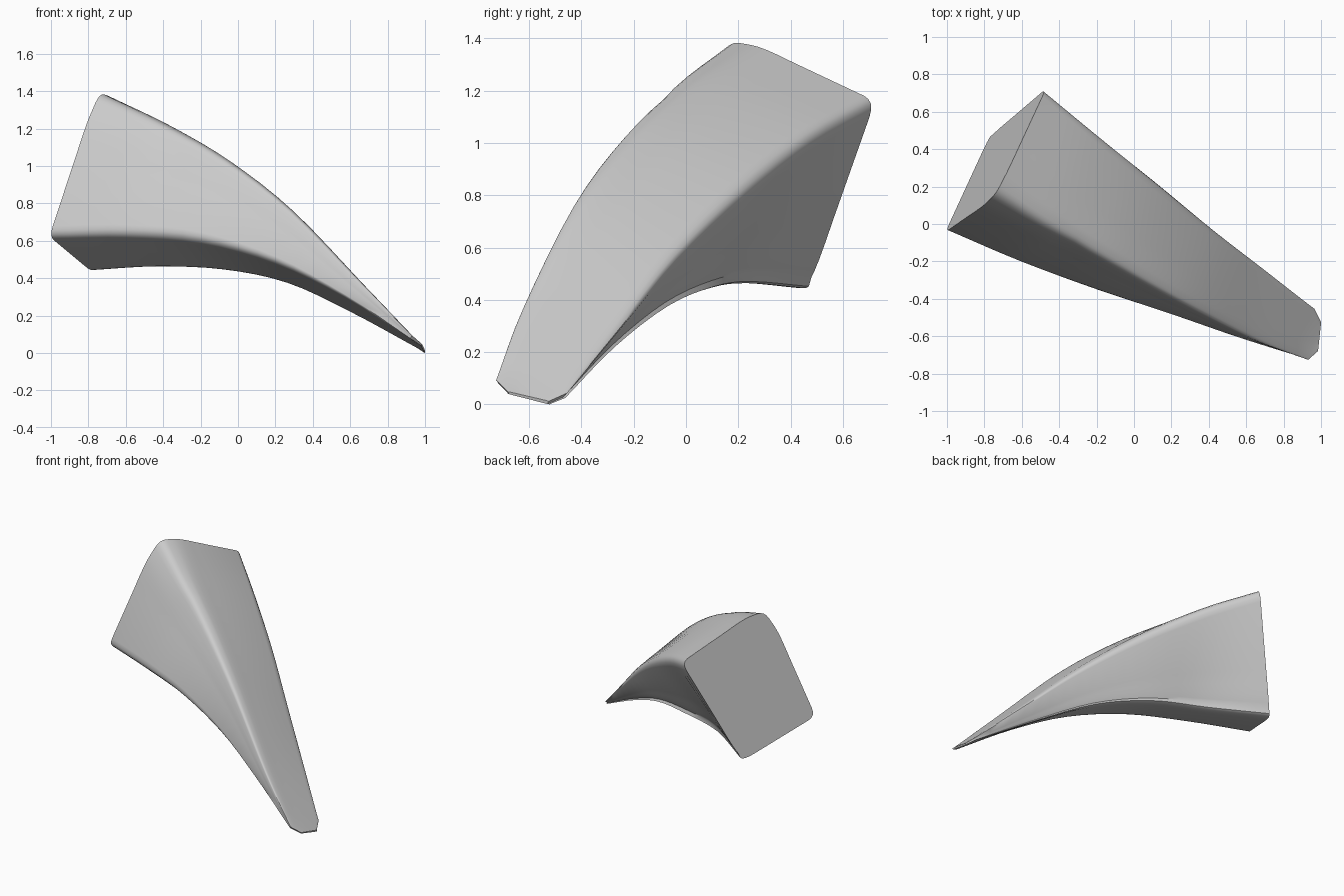
import bpy, bmesh, math
from mathutils import Vector

if "Cube" in bpy.data.objects:
    bpy.data.objects.remove(bpy.data.objects["Cube"])

# Four corner rails of the curved, tapering claw, from the wide end to the tip
TOP = [(-.69, .25, 1.385), (-.37, 0, 1.23), (-.05, -.2, 1.04), (.29, -.4, .77), (.67, -.6, .37), (.935, -.71, .09)]
BACK = [(-.48, .71, 1.15), (-.2, .48, 1.02), (.12, .22, .82), (.43, -.04, .57), (.7, -.25, .305), (.965, -.46, .045)]
BOTTOM = [(-.785, .44, .44), (-.44, .22, .46), (-.08, .08, .445), (.26, -.09, .375), (.6, -.29, .22), (.96, -.475, .025)]
FRONT = [(-1, -.03, .63), (-.6, -.2, .635), (-.2, -.345, .6), (.2, -.475, .485), (.57, -.6, .3), (.92, -.71, .075)]
TIP = [(.985, -.67, .045), (1, -.53, .012), (.998, -.53, 0), (.98, -.675, .037)]


def sample(points, t):
    """Catmull-Rom point on a rail, t from 0 to 1."""
    p = [Vector(q) for q in points]
    p = [2 * p[0] - p[1]] + p + [2 * p[-1] - p[-2]]
    f = t * (len(points) - 1)
    i = min(int(f), len(points) - 2)
    u = f - i
    a, b, c, d = p[i:i + 4]
    return .5 * (2 * b + (c - a) * u + (2 * a - 5 * b + 4 * c - d) * u * u + (3 * b - a - 3 * c + d) * u ** 3)


def section(a, b, c, d, t):
    """Rounded ring; the front side swells out below a broad top corner."""
    u, v = a - b, a - d
    w = max(.35, 1 - 2.6 * t)
    k = .1 + .05 * min(1, t * 3)
    corners = [
        (a - .12 * u, .3),
        (b, k),
        (c + .17 * (b - c) - .05 * w * u, .3),
        (c, k + .1),
        (d, k),
        (d + .7 * v + .17 * w * u, .3),
        (a + .15 * w * u - .06 * v, .3),
    ]
    ring = []
    for i, (p, r) in enumerate(corners):
        e1 = (corners[i - 1][0] - p) * r
        e2 = (corners[(i + 1) % len(corners)][0] - p) * r
        q = p - (e1 + e2) * .2
        for s in (0, .25, .5, .75, 1):
            ring.append(q + e1 * (1 - s) ** 2 + e2 * s ** 2)
    return ring


# Claw body
bm = bmesh.new()
steps = 20
rings = []
for n in range(steps + 1):
    t = n / steps
    rings.append(section(*[sample(r, t) for r in (TOP, BACK, BOTTOM, FRONT)], t))
rings.append(section(*[Vector(p) for p in TIP], 1))
loops = [[bm.verts.new(v) for v in ring] for ring in rings]
for a, b in zip(loops, loops[1:]):
    for i in range(len(a)):
        j = (i + 1) % len(a)
        bm.faces.new((a[i], a[j], b[j], b[i]))

# Flat wide end and blunt tip
bm.faces.new(loops[0])
bm.faces.new(loops[-1])
bmesh.ops.recalc_face_normals(bm, faces=bm.faces)

# Settle on the ground
low = min(v.co.z for v in bm.verts)
for v in bm.verts:
    v.co.z -= low
mesh = bpy.data.meshes.new("claw")
bm.to_mesh(mesh)
bm.free()
claw = bpy.data.objects.new("claw", mesh)
bpy.context.collection.objects.link(claw)
bpy.context.view_layer.objects.active = claw
claw.select_set(True)
bpy.ops.object.shade_smooth_by_angle(angle=math.radians(40))
